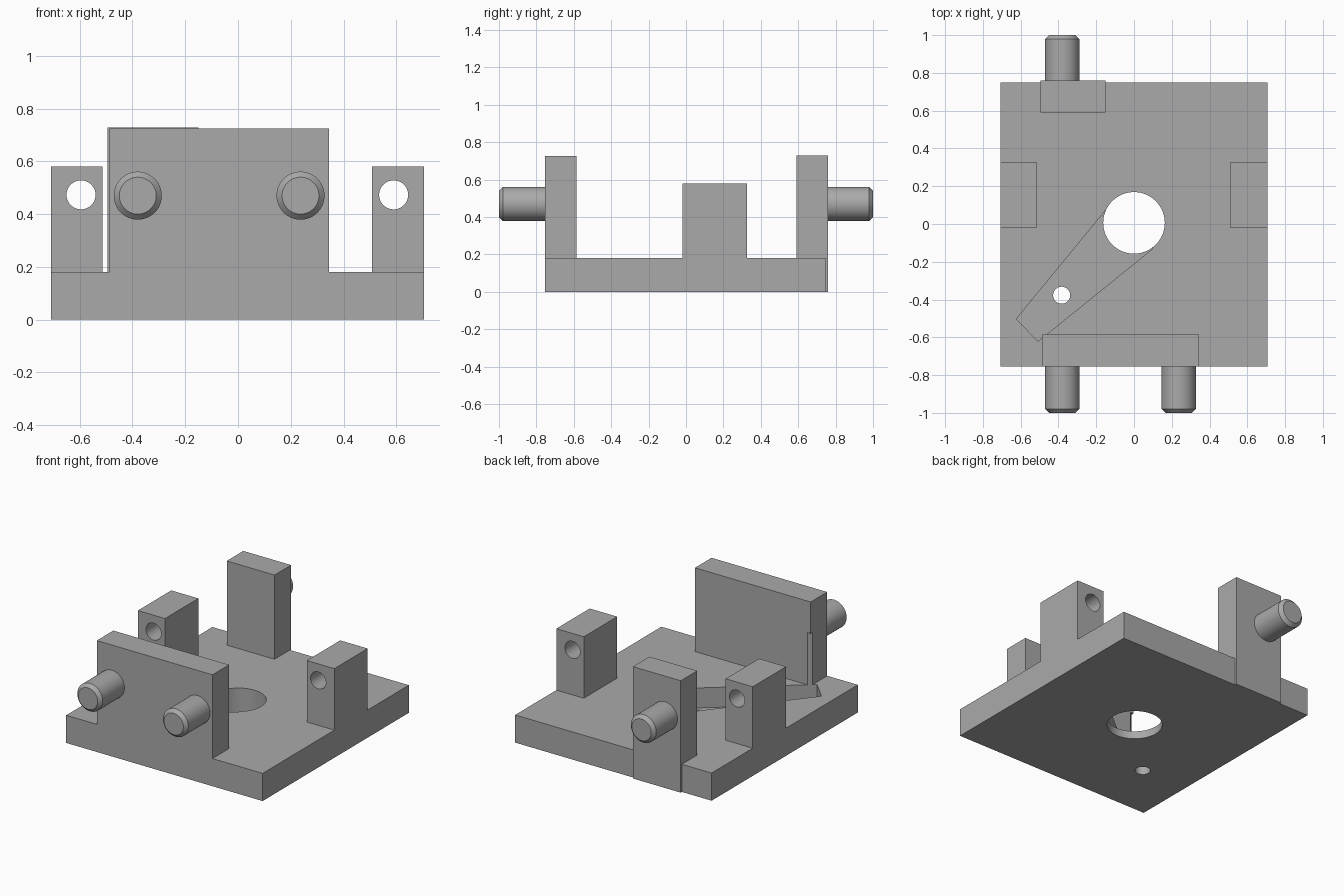
import bpy
import bmesh
from math import radians
from mathutils import Matrix

cube = bpy.data.objects.get("Cube")
if cube:
    bpy.data.objects.remove(cube, do_unlink=True)

# Single plain grey for the whole fixture
grey = bpy.data.materials.new("plain grey")
grey.use_nodes = True
colour = (0.4, 0.4, 0.4, 1)
grey.diffuse_color = colour
grey.node_tree.nodes["Principled BSDF"].inputs["Base Color"].default_value = colour


def add_object(name, bm):
    bmesh.ops.recalc_face_normals(bm, faces=bm.faces)
    mesh = bpy.data.meshes.new(name)
    bm.to_mesh(mesh)
    bm.free()
    mesh.materials.append(grey)
    obj = bpy.data.objects.new(name, mesh)
    bpy.context.collection.objects.link(obj)
    return obj


def prism(name, outline, z0, z1):
    bm = bmesh.new()
    face = bm.faces.new([bm.verts.new((x, y, z0)) for x, y in outline])
    top = bmesh.ops.extrude_face_region(bm, geom=[face])["geom"]
    verts = [v for v in top if isinstance(v, bmesh.types.BMVert)]
    bmesh.ops.translate(bm, verts=verts, vec=(0, 0, z1 - z0))
    return add_object(name, bm)


def box(name, x0, x1, y0, y1, z0, z1):
    return prism(name, [(x0, y0), (x1, y0), (x1, y1), (x0, y1)], z0, z1)


def cylinder(name, centre, radius, length, along_y=False):
    bm = bmesh.new()
    turn = Matrix.Rotation(radians(90 if along_y else 0), 4, 'X')
    bmesh.ops.create_cone(bm, cap_ends=True, segments=64, radius1=radius,
                          radius2=radius, depth=length,
                          matrix=Matrix.Translation(centre) @ turn)
    return add_object(name, bm)


def combine(target, other, operation):
    mod = target.modifiers.new(other.name, 'BOOLEAN')
    mod.object, mod.operation, mod.solver = other, operation, 'EXACT'
    bpy.context.view_layer.objects.active = target
    bpy.ops.object.modifier_apply(modifier=mod.name)
    bpy.data.objects.remove(other, do_unlink=True)


def smooth(obj):
    bpy.ops.object.select_all(action='DESELECT')
    obj.select_set(True)
    bpy.context.view_layer.objects.active = obj
    bpy.ops.object.shade_smooth_by_angle(angle=radians(30))


# Base plate with front wall and two side lugs in one body
body = box("base_body", -0.708, 0.706, -0.755, 0.748, 0, 0.18)
combine(body, box("front_wall", -0.488, 0.345, -0.755, -0.585, 0.1, 0.725), 'UNION')
for x0, x1 in ((-0.708, -0.513), (0.508, 0.706)):
    combine(body, box("side_lug", x0, x1, -0.018, 0.325, 0.1, 0.58), 'UNION')

# Tapered recess running from the centre bore to the front corner
recess = [(-0.623, -0.503), (-0.508, -0.621), (0.1, -0.13), (0, 0), (-0.128, 0.1)]
combine(body, prism("tapered_recess", recess, 0.05, 0.52), 'DIFFERENCE')

# Bores through the plate and the lugs
combine(body, cylinder("centre_bore", (0, 0.006, 0.1), 0.163, 0.6), 'DIFFERENCE')
combine(body, cylinder("small_bore", (-0.383, -0.377, 0.1), 0.045, 0.6), 'DIFFERENCE')
for x in (-0.595, 0.59):
    combine(body, cylinder("lug_bore", (x, 0.15, 0.473), 0.055, 0.6, True), 'DIFFERENCE')
smooth(body)

# Rear post standing just proud of the back edge
box("rear_post", -0.494, -0.15, 0.59, 0.76, 0, 0.728)


# Round pins with a chamfered free end
def pin(name, x, side):
    obj = cylinder(name, (x, side * 0.865, 0.47), 0.091, 0.27, True)
    bm = bmesh.new()
    bm.from_mesh(obj.data)
    tip = [e for e in bm.edges if all(v.co.y * side > 0.99 for v in e.verts)]
    bmesh.ops.bevel(bm, geom=tip, offset=0.021, segments=1, affect='EDGES')
    bm.to_mesh(obj.data)
    bm.free()
    smooth(obj)


pin("front_pin_right", -0.38, -1)
pin("front_pin_left", 0.237, -1)
pin("rear_pin", -0.38, 1)
